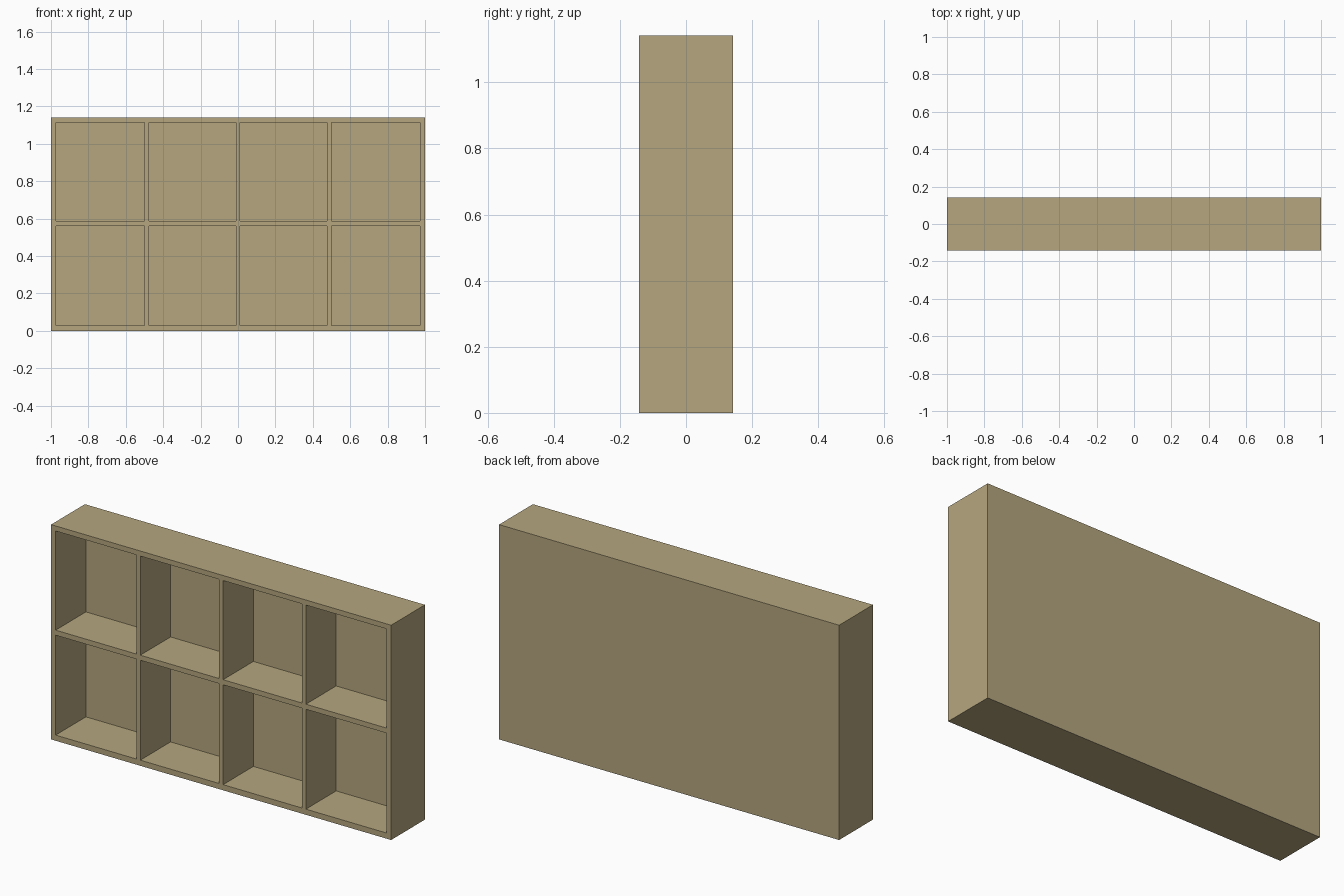
import bpy
import bmesh

if "Cube" in bpy.data.objects:
    bpy.data.objects.remove(bpy.data.objects["Cube"])

HALF_DEPTH = 0.142
FLOOR_Y = 0.112          # inner face of the back panel

# Board edges across the front: even-numbered gaps are boards, odd are openings
xs = [-1, -0.973, -0.499, -0.475, -0.012, 0.012, 0.475, 0.499, 0.973, 1]
zs = [0, 0.03, 0.561, 0.588, 1.115, 1.142]

bm = bmesh.new()

# Front face as a grid of boards and openings
grid = [[bm.verts.new((x, -HALF_DEPTH, z)) for x in xs] for z in zs]
openings = []
for r in range(len(zs) - 1):
    for c in range(len(xs) - 1):
        face = bm.faces.new((grid[r][c], grid[r][c + 1],
                             grid[r + 1][c + 1], grid[r + 1][c]))
        if r % 2 and c % 2:
            openings.append(face)

# Outer sides, extruded from the rim, closed by one back panel
rim = [e for e in bm.edges if e.is_boundary]
sides = bmesh.ops.extrude_edge_only(bm, edges=rim)["geom"]
for v in sides:
    if isinstance(v, bmesh.types.BMVert):
        v.co.y = HALF_DEPTH
back_rim = [e for e in bm.edges if e.is_boundary]
bmesh.ops.contextual_create(bm, geom=back_rim)

# Compartments pushed in from the openings
pushed = bmesh.ops.extrude_discrete_faces(bm, faces=openings)["faces"]
for face in pushed:
    for v in face.verts:
        v.co.y = FLOOR_Y

bmesh.ops.recalc_face_normals(bm, faces=bm.faces)
mesh = bpy.data.meshes.new("cubby_shelf")
bm.to_mesh(mesh)
bm.free()

shelf = bpy.data.objects.new("cubby_shelf", mesh)
bpy.context.collection.objects.link(shelf)

# Pale wood colour
wood = bpy.data.materials.new("pale_wood")
wood.diffuse_color = (0.46, 0.38, 0.21, 1)
wood.use_nodes = True
wood.node_tree.nodes["Principled BSDF"].inputs["Base Color"].default_value = wood.diffuse_color
mesh.materials.append(wood)
